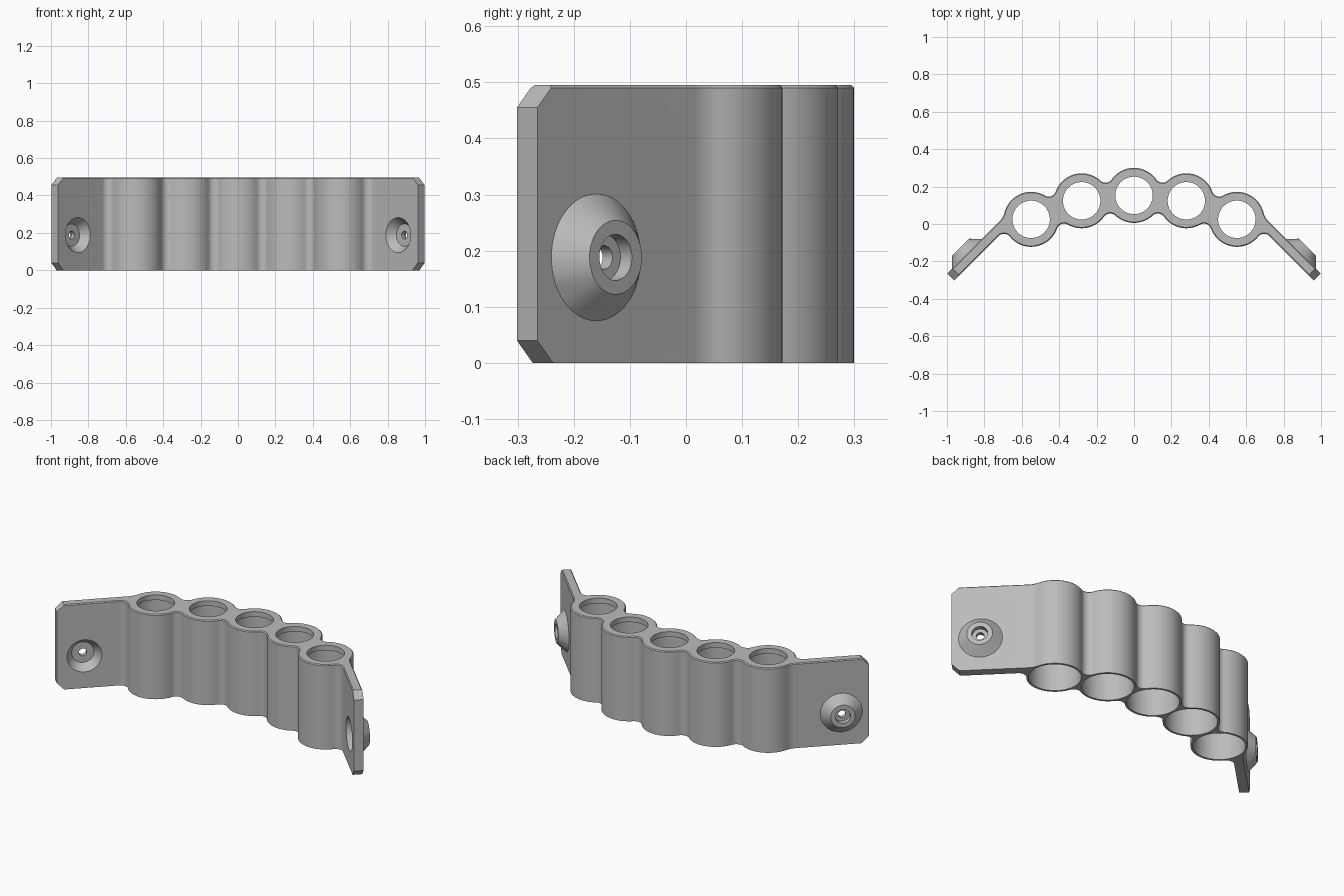
import bpy, bmesh, math
from mathutils import Vector, Matrix

if "Cube" in bpy.data.objects:
    bpy.data.objects.remove(bpy.data.objects["Cube"])

HEIGHT, R, FILLET = 0.495, 0.147, 0.04
TUBES = [Vector((0, 0.153)), Vector((0.28, 0.124)), Vector((0.55, 0.025))]
N = Vector((1, 1)).normalized()      # outward normal of the right wing
T = Vector((1, -1)).normalized()     # direction along the right wing
BACK, FRONT, TIP = 0.733 * N.x, 0.66 * N.x, 1.263 * N.x

gray = bpy.data.materials.new("matte gray")
gray.use_nodes = True
gray.diffuse_color = (0.5, 0.5, 0.5, 1)
gray.node_tree.nodes["Principled BSDF"].inputs["Base Color"].default_value = (0.5, 0.5, 0.5, 1)


def make_object(name, bm):
    bmesh.ops.recalc_face_normals(bm, faces=bm.faces)
    mesh = bpy.data.meshes.new(name)
    bm.to_mesh(mesh)
    bm.free()
    mesh.materials.append(gray)
    obj = bpy.data.objects.new(name, mesh)
    bpy.context.collection.objects.link(obj)
    return obj


def lathe(name, profile, matrix, steps=64):
    """Closed solid of revolution from (radius, height) points."""
    bm = bmesh.new()
    rings = [[bm.verts.new((r * math.cos(i * math.tau / steps),
                            r * math.sin(i * math.tau / steps), z))
              for i in range(steps)] for r, z in profile]
    for a, b in zip(rings, rings[1:]):
        for i in range(steps):
            j = (i + 1) % steps
            bm.faces.new((a[i], a[j], b[j], b[i]))
    bm.faces.new(rings[0])
    bm.faces.new(rings[-1])
    bm.transform(matrix)
    return make_object(name, bm)


def boolean(target, tool, operation):
    mod = target.modifiers.new(operation, "BOOLEAN")
    mod.operation, mod.object, mod.solver = operation, tool, "EXACT"
    bpy.context.view_layer.objects.active = target
    bpy.ops.object.modifier_apply(modifier=mod.name)
    bpy.data.objects.remove(tool)


def flip(p):
    return Vector((-p.x, p.y))


def tube_fillet(a, b, side):
    """Centre of the fillet touching two neighbouring tubes."""
    d = b - a
    h = math.sqrt((R + FILLET) ** 2 - d.length_squared / 4)
    return (a + b) / 2 + Vector((-d.y, d.x)).normalized() * h * side


def wing_fillet(line, f, side):
    """Centre of the fillet between the outer tube and a wing face."""
    c = TUBES[2]
    n = line + side * f - c.dot(N)
    return c + N * n + T * math.sqrt((R + f) ** 2 - n * n)


def outline_side(side, line, f):
    """Left to right run of tangent arcs along the back (1) or front (-1)."""
    end = wing_fillet(line, f, side)
    half = [(tube_fillet(TUBES[0], TUBES[1], side), FILLET), (TUBES[1], R),
            (tube_fillet(TUBES[1], TUBES[2], side), FILLET), (TUBES[2], R), (end, f)]
    chain = [(flip(c), r) for c, r in reversed(half)] + [(TUBES[0], R)] + half
    foot = end - N * f * side
    touch = [a + (b - a) * ra / (ra + rb) for (a, ra), (b, rb) in zip(chain, chain[1:])]
    touch = [flip(foot)] + touch + [foot]
    points = [flip(N * line + T * TIP)]
    for (c, r), p, q in zip(chain, touch, touch[1:]):
        u, v = p - c, q - c
        start = math.atan2(u.y, u.x)
        sweep = math.atan2(u.x * v.y - u.y * v.x, u.dot(v))
        steps = max(3, math.ceil(abs(sweep) / math.radians(6)))
        points += [c + Vector((math.cos(start + sweep * k / steps),
                               math.sin(start + sweep * k / steps))) * r
                   for k in range(steps)]
    return points + [foot, N * line + T * TIP]


# Scalloped body with two angled wings
outline = outline_side(1, BACK, 0.1) + outline_side(-1, FRONT, FILLET)[::-1]
bm = bmesh.new()
base = bm.faces.new([bm.verts.new((p.x, p.y, 0)) for p in outline])
top = bmesh.ops.extrude_face_region(bm, geom=[base])["geom"]
bmesh.ops.translate(bm, vec=(0, 0, HEIGHT),
                    verts=[v for v in top if isinstance(v, bmesh.types.BMVert)])
bmesh.ops.remove_doubles(bm, verts=bm.verts, dist=0.0005)
bmesh.ops.recalc_face_normals(bm, faces=bm.faces)
rim = [e for e in bm.edges if all(v.co.z > HEIGHT - 0.001 for v in e.verts)]
bmesh.ops.bevel(bm, geom=rim, offset=0.005, segments=1, affect="EDGES")

# Chamfered wing corners
for sx in (1, -1):
    for z, sz in ((HEIGHT, 1), (0, -1)):
        corner = N * BACK + T * (TIP - 0.04)
        cut = bmesh.ops.bisect_plane(
            bm, geom=bm.verts[:] + bm.edges[:] + bm.faces[:], clear_outer=True,
            plane_co=(sx * corner.x, corner.y, z), plane_no=(sx * T.x, T.y, sz))
        edges = [e for e in cut["geom_cut"] if isinstance(e, bmesh.types.BMEdge)]
        bmesh.ops.holes_fill(bm, edges=edges, sides=0)
body = make_object("tube_holder", bm)

# Tube bores, wide from below with a narrow lip at the top
for tube in TUBES + [flip(t) for t in TUBES[1:]]:
    profile = [(0.135, -0.05), (0.135, HEIGHT - 0.03), (0.1, HEIGHT - 0.03), (0.1, HEIGHT + 0.05)]
    boolean(body, lathe("bore_cutter", profile, Matrix.Translation((tube.x, tube.y, 0))),
            "DIFFERENCE")

# Conical screw bosses on the back of the wings, recessed from both sides
for sx in (1, -1):
    axis = Vector((sx * N.x, N.y, 0))
    matrix = (Matrix.Translation((sx * 0.893, -0.16, 0.188))
              @ axis.to_track_quat("Z", "Y").to_matrix().to_4x4())
    boolean(body, lathe("screw_boss", [(0.113, -0.02), (0.113, 0), (0.066, 0.049)], matrix),
            "UNION")
    recess = [(0.1, -0.06), (0.06, -0.005), (0.021, -0.005), (0.021, 0.02),
              (0.041, 0.02), (0.041, 0.08)]
    boolean(body, lathe("screw_cutter", recess, matrix), "DIFFERENCE")

bpy.ops.object.select_all(action="DESELECT")
body.select_set(True)
bpy.context.view_layer.objects.active = body
bpy.ops.object.shade_smooth_by_angle(angle=math.radians(25))
